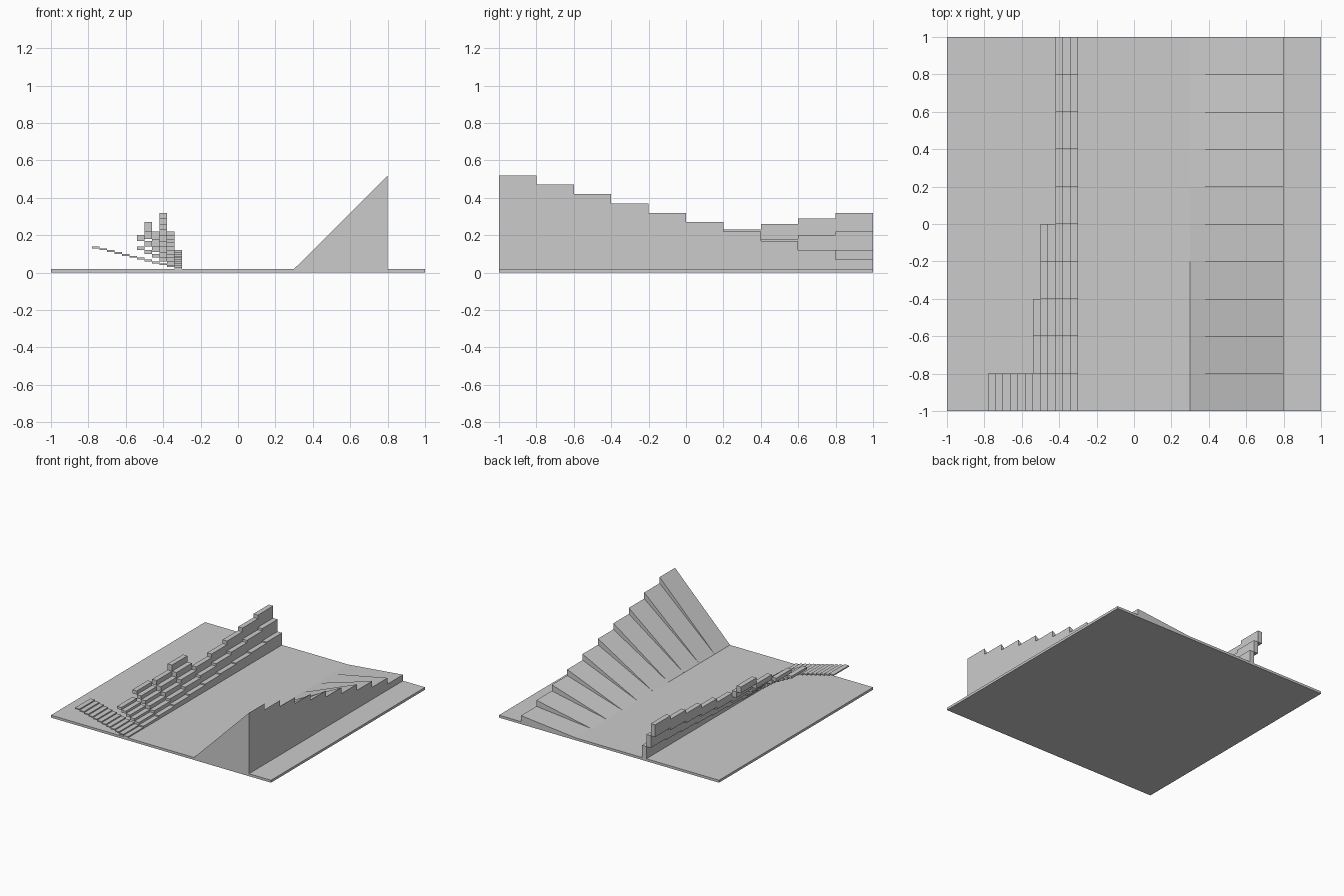
import bpy

if "Cube" in bpy.data.objects:
    bpy.data.objects.remove(bpy.data.objects["Cube"])

BASE = 0.02      # slab thickness
ROW = 0.2        # depth of each test lane
TREAD = 0.04     # stair tread width


def extrude_profiles(name, profiles, y0, y1):
    """One object made of closed x-z profiles (counter-clockwise from the front) extruded along y."""
    verts, faces = [], []
    for prof in profiles:
        b, n = len(verts), len(prof)
        verts += [(x, y0, z) for x, z in prof] + [(x, y1, z) for x, z in prof]
        faces.append([b + i for i in range(n)])
        faces.append([b + n + i for i in reversed(range(n))])
        for i in range(n):
            j = (i + 1) % n
            faces.append([b + j, b + i, b + n + i, b + n + j])
    mesh = bpy.data.meshes.new(name)
    mesh.from_pydata(verts, [], faces)
    obj = bpy.data.objects.new(name, mesh)
    bpy.context.collection.objects.link(obj)
    return obj


def rect(x0, x1, z0, z1):
    return [(x0, z0), (x1, z0), (x1, z1), (x0, z1)]


# Ground slab
extrude_profiles("base_slab", [rect(-1, 1, 0, BASE)], -1, 1)

# Ten lanes: a ramp on the right, a floating-step staircase on the left
step_counts = [12, 6, 6, 5, 5, 3, 3, 3, 3, 3]
for i, count in enumerate(step_counts):
    y0 = -1 + i * ROW
    y1 = y0 + ROW

    # Ramp, getting shallower towards the back
    top = BASE + 0.5 - 0.05 * i
    extrude_profiles(f"ramp_{i + 1}", [[(0.3, BASE), (0.8, BASE), (0.8, top)]], y0, y1)

    # Stairs, with taller risers towards the back
    rise = 0.01 * (i + 1)
    steps = [rect(-0.3 - (k + 1) * TREAD, -0.3 - k * TREAD,
                  BASE + k * rise, BASE + (k + 1) * rise) for k in range(count)]
    extrude_profiles(f"stairs_{i + 1}", steps, y0, y1)
